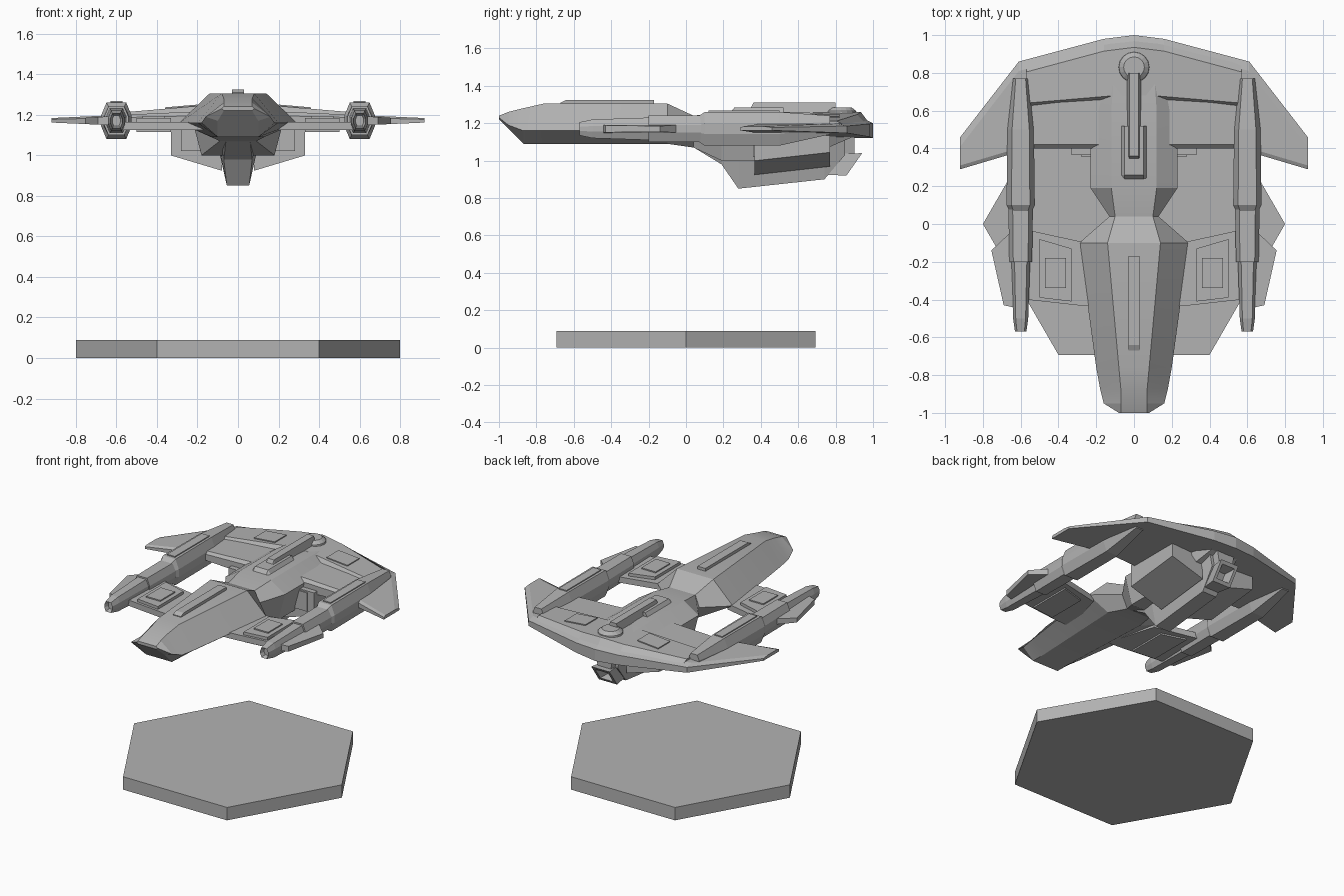
import bpy, bmesh, math

if "Cube" in bpy.data.objects:
    bpy.data.objects.remove(bpy.data.objects["Cube"])

GREY = (.45, .45, .45, 1)
material = bpy.data.materials.new("plain grey")
material.use_nodes = True
material.diffuse_color = GREY
material.node_tree.nodes["Principled BSDF"].inputs["Base Color"].default_value = GREY


def loft(name, rings, mirror=False):
    """Skin a stack of closed rings and cap both ends."""
    bm = bmesh.new()
    loops = [[bm.verts.new(point) for point in ring] for ring in rings]
    for lower, upper in zip(loops, loops[1:]):
        for i in range(len(lower)):
            bm.faces.new((lower[i - 1], lower[i], upper[i], upper[i - 1]))
    bm.faces.new(loops[0])
    bm.faces.new(loops[-1])
    bmesh.ops.recalc_face_normals(bm, faces=bm.faces)
    if mirror:
        seam = [face for face in bm.faces if not any(vert.co.x for vert in face.verts)]
        bmesh.ops.delete(bm, geom=seam, context="FACES")
    mesh = bpy.data.meshes.new(name)
    bm.to_mesh(mesh)
    bm.free()
    mesh.materials.append(material)
    part = bpy.data.objects.new(name, mesh)
    bpy.context.collection.objects.link(part)
    if mirror:
        part.modifiers.new("Mirror", "MIRROR")
    return part


def symmetric(y, half, centre=0):
    """Upright ring from its right half, listed as (width, height)."""
    return ([(centre + x, y, z) for x, z in half]
            + [(centre - x, y, z) for x, z in reversed(half)])


def hull_ring(y, roof, top, side, middle, belly, bottom):
    return symmetric(y, [(belly, bottom), (side, middle), (roof, top)])


def pod_ring(y, width, height, middle=1.17):
    """Octagon with cut corners, centred on the engine pod."""
    x, z = width * .65, height * .3
    return symmetric(y, [(x, middle - height), (width, middle - z),
                         (width, middle + z), (x, middle + height)], POD_X)


def beam_ring(y, bottom, top, bottom_width, top_width):
    return symmetric(y, [(bottom_width, bottom), (top_width, top)])


def level(outline, height, slope=0):
    """Plan outline lifted to a height that changes away from the centre."""
    return [(x, y, height + slope * x) for x, y in outline]


def plate(name, outline, bottom, top, slope=0):
    loft(name, [level(outline, bottom, slope), level(outline, top, slope)], True)


def rectangle(left, right, front, back):
    return [(left, front), (right, front), (right, back), (left, back)]


def circle(radius, count, y=0):
    angles = [math.tau * i / count for i in range(count)]
    return [(radius * math.cos(a), y + radius * math.sin(a)) for a in angles]


POD_X = .6
ROOF = 1.305
WAIST = 1.16
BELLY = 1.09

# Hexagonal stand
stand = circle(.8, len("hexagn"))
loft("stand", [level(stand, 0), level(stand, .09)])

# Forward hull, narrow neck and central body
hull = loft("hull", [
    hull_ring(y=-1, roof=.07, top=1.24, side=.08, middle=1.23, belly=.07, bottom=1.22),
    hull_ring(y=-.95, roof=.07, top=1.26, side=.16, middle=1.19, belly=.1, bottom=1.17),
    hull_ring(y=-.87, roof=.07, top=1.28, side=.18, middle=WAIST, belly=.1, bottom=BELLY),
    hull_ring(y=-.76, roof=.08, top=ROOF, side=.2, middle=WAIST, belly=.1, bottom=BELLY),
    hull_ring(y=-.1, roof=.14, top=ROOF, side=.29, middle=WAIST, belly=.13, bottom=BELLY),
    hull_ring(y=.04, roof=.1, top=1.24, side=.13, middle=WAIST, belly=.09, bottom=1.07),
    hull_ring(y=.19, roof=.12, top=1.26, side=.23, middle=1.19, belly=.18, bottom=1),
    hull_ring(y=.6, roof=.12, top=1.26, side=.23, middle=1.19, belly=.18, bottom=1),
    hull_ring(y=.9, roof=.1, top=1.24, side=.16, middle=1.19, belly=.1, bottom=1.13),
])
bpy.context.view_layer.objects.active = hull
hull.select_set(True)
bpy.ops.object.shade_smooth_by_angle(angle=math.radians(15))
hull.select_set(False)


def ridge(name, front, back, base, top, width, crest, ramp=.03):
    """Raised bar along the centre with a sloping front end."""
    loft(name, [beam_ring(front, base, base + .01, width, crest),
                beam_ring(front + ramp, base, top, width, crest),
                beam_ring(back, base, top, width, crest)])


# Ridges along the hull and the tail, and the rear dome
ridge("hull_ridge", front=-.67, back=-.17, base=1.3, top=1.325, width=.03, crest=.03)
ridge("spine_block", front=.23, back=.52, base=1.24, top=1.285, width=.08, crest=.05)
ridge("spine", front=.33, back=.8, base=1.24, top=1.31, width=.04, crest=.025)
loft("rear_dome", [level(circle(radius, 16, y=.83), height)
                   for radius, height in ((.085, 1.23), (.08, 1.265), (.055, 1.285))])

# Rear wing with swept tips and a bevelled rim
wing = [(0, .4), (.55, .4), (.92, .29), (.92, .46), (.61, .86), (.16, .98), (0, 1)]
wing_top = [(x, y - .05 if y > .4 else y + .02) for x, y in wing]
loft("wing", [level(wing, 1.12, slope=.045),
              level(wing, 1.2, slope=-.025),
              level(wing_top, 1.225, slope=-.045)], mirror=True)

# Raised rear deck with a stepped front
deck = [(0, .65), (.1, .65), (.57, .61), (.57, .85), (.16, .96), (0, .98)]
deck_top = [(x, y - .045 if y > .8 else y + .03) for x, y in deck]
loft("wing_deck", [level(deck, 1.2, slope=-.02),
                   level(deck_top, 1.26, slope=-.085)], mirror=True)
plate("deck_hatch", rectangle(.2, .36, .69, .82), bottom=1.25, top=1.267, slope=-.085)

# Engine pods
loft("pod_front", [
    pod_ring(y=-.54, width=.02, height=.025),
    pod_ring(y=-.57, width=.03, height=.035),
    pod_ring(y=-.5, width=.04, height=.05),
    pod_ring(y=-.2, width=.05, height=.06),
    pod_ring(y=-.2, width=.06, height=.07),
    pod_ring(y=.08, width=.065, height=.07),
], mirror=True)
loft("pod_rear", [
    pod_ring(y=.07, width=.06, height=.07),
    pod_ring(y=.1, width=.075, height=.09),
    pod_ring(y=.5, width=.07, height=.09),
    pod_ring(y=.77, width=.04, height=.05, middle=1.19),
], mirror=True)
plate("pod_rail", rectangle(POD_X - .03, POD_X + .03, .12, .5), bottom=1.24, top=1.267)

# Outer fins on the pods
fin = [(POD_X, -.05), (.66, -.05), (.755, -.14), (.69, -.43), (POD_X, -.45)]
loft("pod_fin", [level(fin, 1.12, slope=.045), level(fin, 1.23, slope=-.06)], mirror=True)

# Struts joining hull and pods, with raised boxes
strut = [(.15, -.44), (.3, -.43), (.57, -.4), (.57, -.03), (.25, -.1)]
plate("strut", strut, bottom=1.125, top=1.165)
strut_box = [(.33, -.41), (.5, -.39), (.5, -.08), (.33, -.13)]
plate("strut_box", strut_box, bottom=1.115, top=1.185)
plate("strut_hatch", rectangle(.36, .47, -.34, -.18), bottom=1.18, top=1.193)


# Lower side bays with sloping undersides
def bay_ring(y, bottom, inner=.08, outer=.33, top=WAIST, slope=.3):
    return [(inner, y, bottom + slope * inner), (outer, y, bottom + slope * outer),
            (outer, y, top), (inner, y, top)]


loft("side_bay", [bay_ring(y=.365, bottom=.9), bay_ring(y=.77, bottom=.945)], mirror=True)
loft("bay_intake", [bay_ring(y, bottom=1.02, inner=.14, outer=.28, top=1.15, slope=0)
                    for y in (.357, .4)], mirror=True)

# Keel under the body
loft("keel", [
    beam_ring(y=.05, bottom=1.065, top=1.1, bottom_width=.06, top_width=.09),
    beam_ring(y=.19, bottom=.98, top=1.08, bottom_width=.07, top_width=.1),
    beam_ring(y=.28, bottom=.85, top=1.05, bottom_width=.055, top_width=.1),
    beam_ring(y=.74, bottom=.9, top=1.08, bottom_width=.055, top_width=.1),
    beam_ring(y=.85, bottom=1.03, top=1.13, bottom_width=.07, top_width=.09),
])


# Open tail nozzle, hung from a short pylon
def nozzle_ring(y, width, height, middle=.98, lean=.7):
    return [(side * width, y + lean * rise, middle + rise)
            for side, rise in ((-1, -height), (1, -height), (1, height), (-1, height))]


loft("tail_nozzle", [
    nozzle_ring(y=.76, width=.05, height=.055),
    nozzle_ring(y=.9, width=.07, height=.06),
    nozzle_ring(y=.9, width=.05, height=.04),
    nozzle_ring(y=.83, width=.035, height=.03),
])
loft("tail_pylon", [
    beam_ring(y, bottom=1.03, top=1.14, bottom_width=.05, top_width=.07)
    for y in (.72, .9)])
